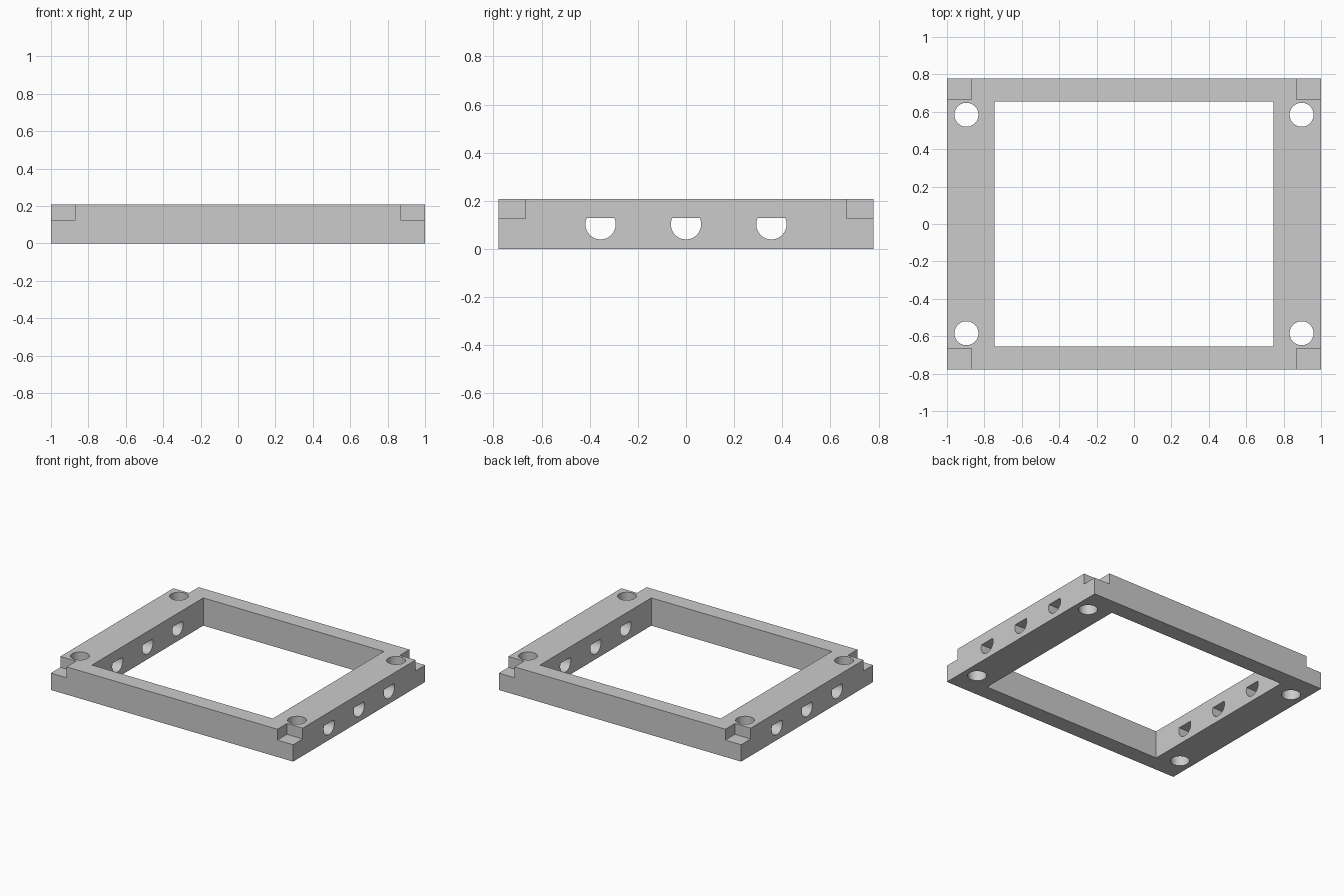
import bpy
from math import radians

if "Cube" in bpy.data.objects:
    bpy.data.objects.remove(bpy.data.objects["Cube"], do_unlink=True)

LENGTH, WIDTH, HEIGHT = 2.0, 1.556, 0.207

grey = bpy.data.materials.new("plain grey")
grey.use_nodes = True
colour = (0.6, 0.6, 0.6, 1)
grey.diffuse_color = colour
grey.node_tree.nodes["Principled BSDF"].inputs["Base Color"].default_value = colour


def box(name, centre, size):
    bpy.ops.mesh.primitive_cube_add(size=1, location=centre)
    ob = bpy.context.object
    ob.name = name
    ob.scale = size
    bpy.ops.object.transform_apply(location=False, rotation=False, scale=True)
    return ob


def cylinder(name, centre, radius, depth, rotation=(0, 0, 0)):
    bpy.ops.mesh.primitive_cylinder_add(
        vertices=48, radius=radius, depth=depth, location=centre, rotation=rotation)
    ob = bpy.context.object
    ob.name = name
    return ob


def cut(target, cutter):
    cutter.hide_render = True
    mod = target.modifiers.new("cut", "BOOLEAN")
    mod.operation = "DIFFERENCE"
    mod.solver = "EXACT"
    mod.object = cutter
    bpy.context.view_layer.objects.active = target
    bpy.ops.object.modifier_apply(modifier=mod.name)
    bpy.data.objects.remove(cutter, do_unlink=True)


# Rectangular frame with a large opening
frame = box("frame", (0, 0, HEIGHT / 2), (LENGTH, WIDTH, HEIGHT))
frame.data.materials.append(grey)
cut(frame, box("opening_cutter", (0, 0, HEIGHT / 2), (1.492, 1.312, 1)))

# Corner notches and vertical bolt holes
for sx in (-1, 1):
    for sy in (-1, 1):
        cut(frame, box("notch_cutter", (sx * 1.0, sy * 0.778, 0.226), (0.26, 0.224, 0.2)))
        cut(frame, cylinder("bolt_cutter", (sx * 0.896, sy * 0.584, 0.1), 0.064, 1))

# Flat-topped round holes through both side rails
for y in (-0.355, 0, 0.355):
    hole = cylinder("side_hole_cutter", (0, y, 0.103), 0.063, 3, (0, radians(90), 0))
    cut(hole, box("flat_cutter", (0, y, 0.228), (4, 0.3, 0.2)))
    cut(frame, hole)

# Smooth hole walls, crisp edges
bpy.ops.object.select_all(action="DESELECT")
frame.select_set(True)
bpy.context.view_layer.objects.active = frame
bpy.ops.object.shade_smooth_by_angle(angle=radians(30))
